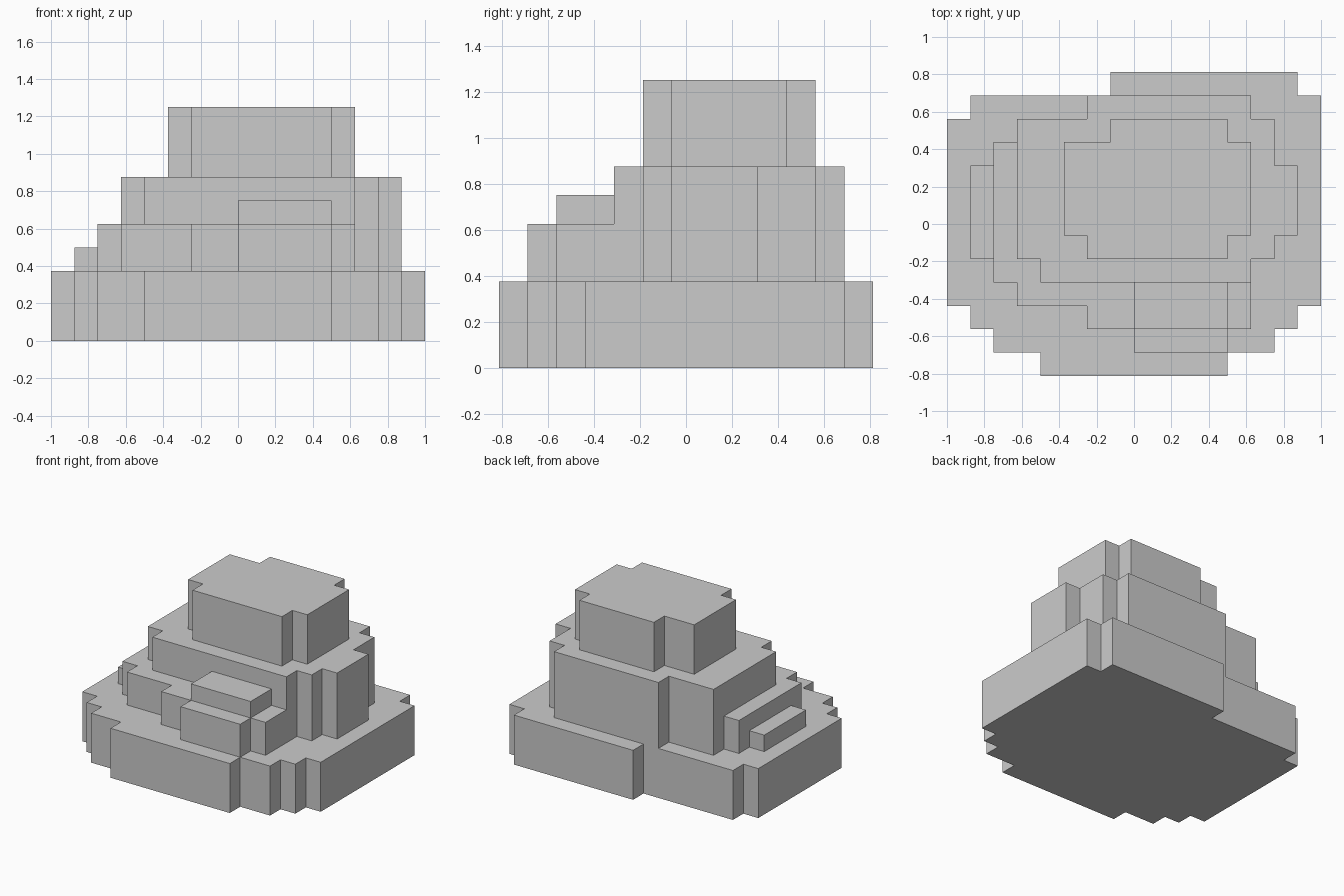
import bpy, bmesh

if "Cube" in bpy.data.objects:
    bpy.data.objects.remove(bpy.data.objects["Cube"])

UNIT = 0.125  # the whole model sits on a grid of eighths


def tier(name, z0, z1, runs):
    """Extrude a stepped outline. Each run (x, y) walks along y to x, then turns."""
    bm = bmesh.new()
    corners = []
    for i, (x, y) in enumerate(runs):
        corners += [(runs[i - 1][0], y), (x, y)]
    base = bm.faces.new([bm.verts.new((x * UNIT, y * UNIT, z0 * UNIT)) for x, y in corners])
    top = bmesh.ops.extrude_face_region(bm, geom=[base], use_keep_orig=True)["geom"]
    bmesh.ops.translate(bm, vec=(0, 0, (z1 - z0) * UNIT),
                        verts=[g for g in top if isinstance(g, bmesh.types.BMVert)])
    bmesh.ops.recalc_face_normals(bm, faces=bm.faces[:])
    mesh = bpy.data.meshes.new(name)
    bm.to_mesh(mesh)
    bm.free()
    obj = bpy.data.objects.new(name, mesh)
    bpy.context.collection.objects.link(obj)
    return obj


# Broad bottom slab
tier("base_tier", 0, 3, [(7, 6.5), (8, 5.5), (7, -3.5), (6, -4.5), (4, -5.5), (-4, -6.5),
                         (-6, -5.5), (-7, -4.5), (-8, -3.5), (-7, 4.5), (-1, 5.5)])
# Main body
tier("middle_tier", 3, 7, [(5, 5.5), (6, 4.5), (7, 2.5), (6, -0.5), (5, -1.5),
                           (-4, -2.5), (-5, -1.5), (-2, 4.5)])
# Low ledge wrapping the front and left of the body
tier("front_left_ledge", 3, 5, [(-6, 3.5), (-5, -2.5), (-2, -3.5), (0, -4.5), (4, -5.5),
                                (5, -4.5), (-4, -2.5), (-5, -1.5)])
# Small steps on the ledge and at its left side
tier("front_step", 5, 6, [(4, -2.5), (0, -4.5)])
tier("left_step", 3, 4, [(-6, 2.5), (-7, -1.5)])
# Summit block
tier("top_tier", 7, 10, [(4, 4.5), (5, 3.5), (4, -0.5), (-2, -1.5), (-3, -0.5), (-1, 3.5)])
